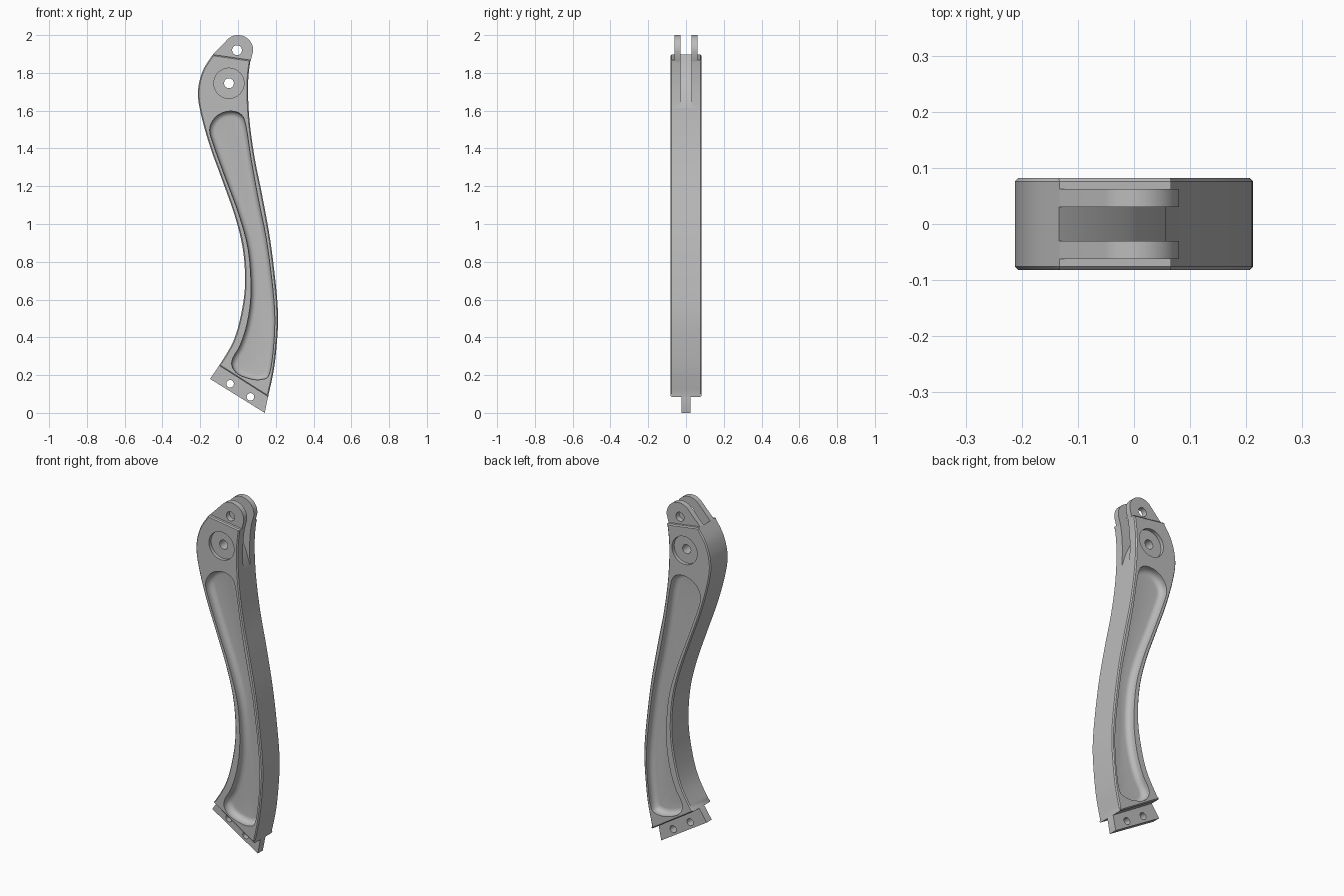
import bpy, bmesh, math
from mathutils import Vector

cube = bpy.data.objects.get("Cube")
if cube:
    bpy.data.objects.remove(cube)

grey = bpy.data.materials.new("cast_grey")
grey.use_nodes = True
grey.diffuse_color = (0.5, 0.5, 0.5, 1)
grey.node_tree.nodes["Principled BSDF"].inputs["Base Color"].default_value = (0.5, 0.5, 0.5, 1)

HALF = 0.082      # half thickness of the body
SLOT = 0.03       # half width of the fork slot


def spline(pts, steps=6, closed=False):
    """Smooth curve through the given (x, z) points."""
    p = [Vector(q) for q in pts]
    n = len(p)
    out = []
    for i in range(n if closed else n - 1):
        if closed:
            a, b, c, d = (p[(i + k) % n] for k in (-1, 0, 1, 2))
        else:
            a, b, c, d = p[max(i - 1, 0)], p[i], p[i + 1], p[min(i + 2, n - 1)]
        for s in range(steps):
            t = s / steps
            out.append(0.5 * (2 * b + (c - a) * t + (2 * a - 5 * b + 4 * c - d) * t * t
                              + (3 * b - a - 3 * c + d) * t ** 3))
    if not closed:
        out.append(p[-1])
    return out


def loft(name, layers):
    """Closed solid through (outline, y) layers with equal point counts."""
    bm = bmesh.new()
    rings = [[bm.verts.new((q[0], y, q[1])) for q in pts] for pts, y in layers]
    n = len(rings[0])
    for r, s in zip(rings, rings[1:]):
        for i in range(n):
            bm.faces.new((r[i], r[(i + 1) % n], s[(i + 1) % n], s[i]))
    bm.faces.new(rings[0])
    bm.faces.new(rings[-1])
    bmesh.ops.recalc_face_normals(bm, faces=bm.faces)
    mesh = bpy.data.meshes.new(name)
    bm.to_mesh(mesh)
    bm.free()
    obj = bpy.data.objects.new(name, mesh)
    bpy.context.collection.objects.link(obj)
    mesh.materials.append(grey)
    return obj


def plate(name, pts, y0, y1):
    return loft(name, [(pts, y0), (pts, y1)])


def circle(x, z, r, n=32, start=0.0, end=math.tau):
    return [(x + r * math.cos(start + (end - start) * i / n),
             z + r * math.sin(start + (end - start) * i / n)) for i in range(n)]


def inset(pts, d):
    """Move a clockwise outline inwards by d."""
    out = []
    for i, p in enumerate(pts):
        t = (pts[(i + 1) % len(pts)] - pts[i - 1]).normalized()
        out.append(p + Vector((t.y, -t.x)) * d)
    return out


def activate(obj):
    bpy.ops.object.select_all(action='DESELECT')
    obj.select_set(True)
    bpy.context.view_layer.objects.active = obj


def cut(obj, cutter):
    activate(obj)
    m = obj.modifiers.new("cut", 'BOOLEAN')
    m.operation, m.solver, m.object = 'DIFFERENCE', 'EXACT', cutter
    bpy.ops.object.modifier_apply(modifier=m.name)
    bpy.data.objects.remove(cutter)


def smooth(obj):
    activate(obj)
    bpy.ops.object.shade_smooth_by_angle(angle=math.radians(28))


# Curved body, bounded by the sloping shoulder and the sloping foot
left_edge = spline([(-0.1, 0.25), (-0.026, 0.377), (0.016, 0.52), (0.037, 0.68), (0.026, 0.865),
                    (-0.016, 1.04), (-0.085, 1.236), (-0.148, 1.41), (-0.196, 1.58),
                    (-0.212, 1.70), (-0.187, 1.81), (-0.133, 1.897)])
right_edge = spline([(0.066, 1.868), (0.056, 1.79), (0.053, 1.687), (0.063, 1.528), (0.09, 1.34),
                     (0.127, 1.157), (0.17, 0.92), (0.2, 0.68), (0.212, 0.52),
                     (0.207, 0.387), (0.19, 0.23), (0.159, 0.085)])
outline = left_edge + right_edge
r = 0.006
small = inset(outline, r)
body = loft("curved_body", [(small, -HALF), (outline, r - HALF), (outline, HALF - r), (small, HALF)])

# Fork slot with a sloping floor
slot = [(-0.14, 1.902), (-0.01, 1.785), (0.03, 1.70), (0.061, 1.60), (0.3, 1.60), (0.3, 2.1), (-0.14, 2.1)]
cut(body, plate("slot_cutter", slot, -SLOT, SLOT))

# Pivot bore, with a round recess and a long filleted pocket on each face
cut(body, plate("bore_cutter", circle(-0.048, 1.745, 0.026), -0.2, 0.2))
pocket = spline([(-0.15, 1.50), (-0.128, 1.555), (-0.085, 1.588), (-0.03, 1.597), (0.018, 1.578),
                 (0.042, 1.52), (0.07, 1.34), (0.108, 1.13), (0.15, 0.92), (0.184, 0.66),
                 (0.195, 0.48), (0.183, 0.30), (0.163, 0.20), (0.13, 0.178), (0.075, 0.178), (0.0, 0.205),
                 (-0.032, 0.25), (-0.025, 0.295), (0.012, 0.36), (0.05, 0.48), (0.069, 0.64),
                 (0.055, 0.86), (0.005, 1.05), (-0.065, 1.24), (-0.13, 1.42)], 4, True)
FILLET, DEPTH = 0.03, 0.045
for side in (-1, 1):
    cut(body, plate("recess_cutter", circle(-0.048, 1.745, 0.08, 48), side * 0.062, side * 0.2))
    layers = [(pocket, side * 0.1)]
    for k in range(7):
        a = k / 6 * math.pi / 2
        layers.append((inset(pocket, FILLET * (1 - math.cos(a))),
                       side * (HALF - DEPTH + FILLET * (1 - math.sin(a)))))
    cut(body, loft("pocket_cutter", layers))
smooth(body)

# Pair of rounded fork lugs at the top
lug = circle(0, 1.92, 0.08, 28, math.radians(-5), math.radians(135))
lug += [(-0.133, 1.897), (-0.125, 1.88), (0.06, 1.85), (0.068, 1.868)]
for name, side in (("front_lug", -1), ("back_lug", 1)):
    obj = plate(name, lug, side * SLOT, side * 0.062)
    cut(obj, plate("lug_hole_cutter", circle(-0.005, 1.92, 0.026), -0.2, 0.2))
    smooth(obj)

# Thin mounting tongue at the foot with two holes
tongue = plate("mounting_tongue", [(-0.148, 0.18), (-0.1, 0.25), (-0.08, 0.27), (0.155, 0.11),
                                   (0.159, 0.085), (0.142, 0.0)], -0.023, 0.023)
for x, z in ((-0.042, 0.154), (0.066, 0.085)):
    cut(tongue, plate("tongue_hole_cutter", circle(x, z, 0.02, 24), -0.2, 0.2))
smooth(tongue)
